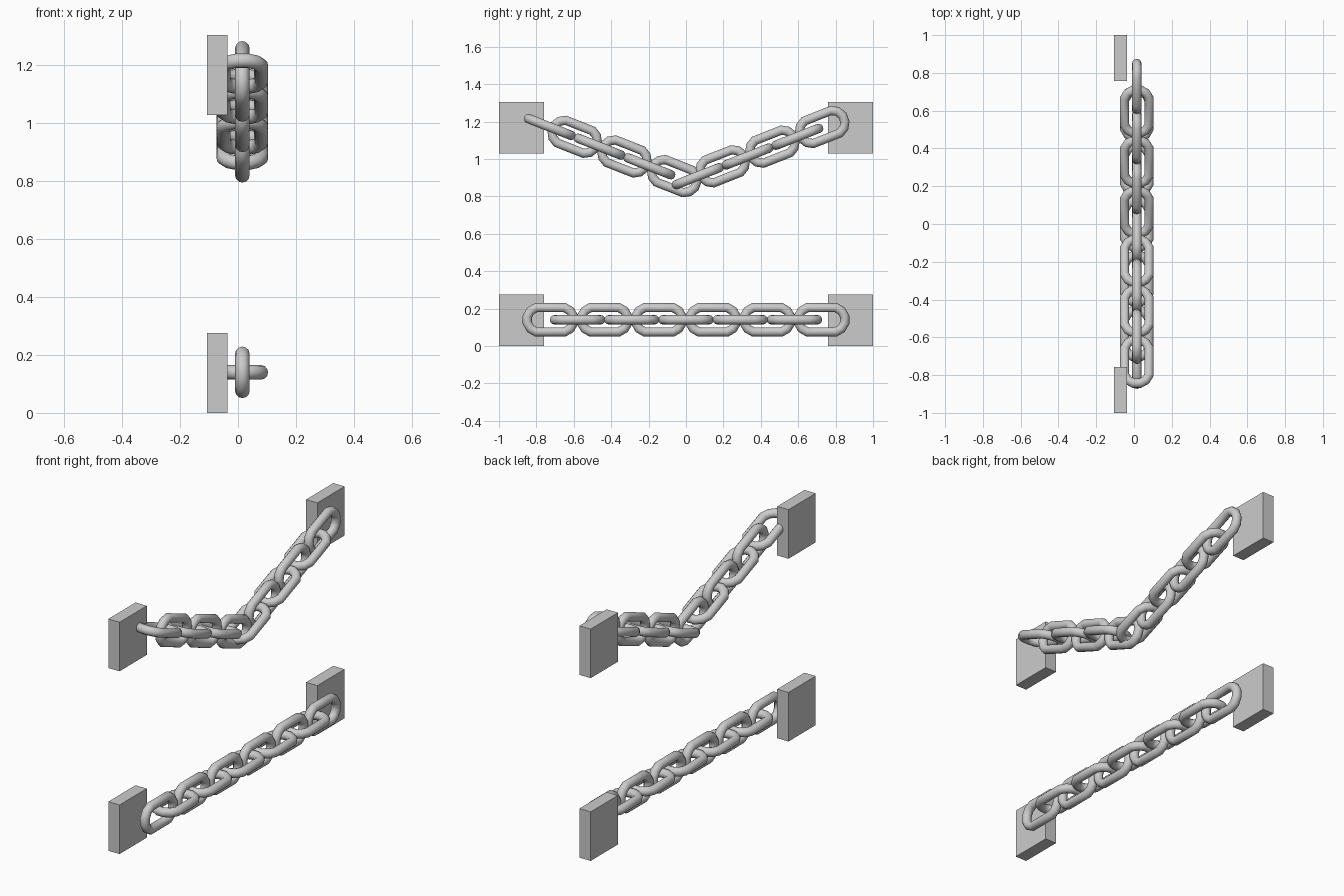
import bpy
from math import radians
from mathutils import Matrix

if "Cube" in bpy.data.objects:
    bpy.data.objects.remove(bpy.data.objects["Cube"])

CHAIN_X = 0.015


def block(name, y, z):
    bpy.ops.mesh.primitive_cube_add(size=1, location=(-0.072, y, z))
    ob = bpy.context.object
    ob.name = name
    ob.scale = (0.07, 0.242, 0.276)


def make_link_mesh():
    # Twelve-sided ring, split in half along y to form an oblong link
    bpy.ops.mesh.primitive_torus_add(major_segments=12, minor_segments=12,
                                     major_radius=0.067, minor_radius=0.025)
    ob = bpy.context.object
    me = ob.data
    me.transform(Matrix.Rotation(radians(15), 4, 'Z'))
    # keep ring vertices clear of the y = 0 split line
    for v in me.vertices:
        v.co.y += 0.059 if v.co.y > 0 else -0.059
    me.shade_smooth()
    me.name = "chain_link"
    bpy.data.objects.remove(ob)
    return me


def link(name, mesh, y, z, upright, tilt=0.0):
    ob = bpy.data.objects.new(name, mesh)
    bpy.context.collection.objects.link(ob)
    turn = Matrix.Rotation(radians(90 if upright else 0), 4, 'Y')
    ob.matrix_world = (Matrix.Translation((CHAIN_X, y, z))
                       @ Matrix.Rotation(radians(tilt), 4, 'X') @ turn)


# Wall blocks
for side, y in (("front", -0.879), ("back", 0.879)):
    block(f"lower_block_{side}", y, 0.138)
    block(f"upper_block_{side}", y, 1.166)

mesh = make_link_mesh()

# Taut lower chain
for i in range(11):
    link(f"lower_link_{i + 1}", mesh, -0.725 + 0.145 * i, 0.14, i % 2 == 0)

# Sagging upper chain, two straight slopes meeting in the middle
for i in range(12):
    s = 1 if i > 5 else -1
    k = i - 6 if i > 5 else 5 - i
    link(f"upper_link_{i + 1}", mesh, s * (0.063 + 0.133 * k),
         0.908 + 0.0525 * k, i % 2 == 1, s * 21.5)
